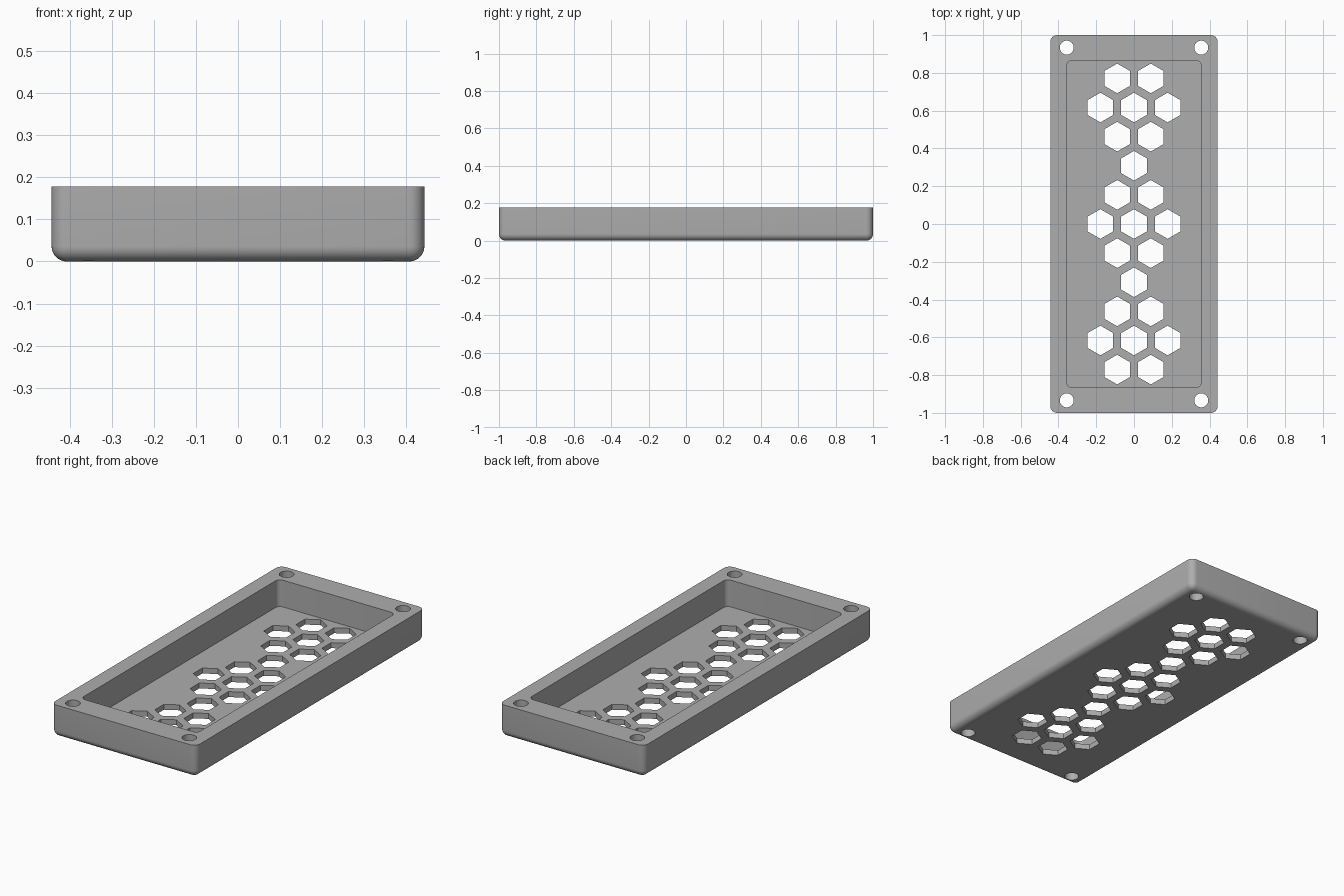
import bpy, bmesh, math
from mathutils import Matrix

if "Cube" in bpy.data.objects:
    bpy.data.objects.remove(bpy.data.objects["Cube"])

W, L, H = 0.886, 2.0, 0.178
FLOOR = 0.03
ROUND = 0.036
PITCH = 0.178
ROW = PITCH * math.sqrt(3) / 2

grey = bpy.data.materials.new("mid_grey")
grey.use_nodes = True
colour = (0.42, 0.42, 0.42, 1)
grey.diffuse_color = colour
grey.node_tree.nodes["Principled BSDF"].inputs["Base Color"].default_value = colour


def finish(bm, name):
    bmesh.ops.recalc_face_normals(bm, faces=bm.faces)
    mesh = bpy.data.meshes.new(name)
    bm.to_mesh(mesh)
    bm.free()
    mesh.materials.append(grey)
    obj = bpy.data.objects.new(name, mesh)
    bpy.context.collection.objects.link(obj)
    return obj


def rounded_box(name, size, z0, z1, radius, round_bottom):
    bm = bmesh.new()
    place = Matrix.Translation((0, 0, (z0 + z1) / 2)) @ Matrix.Diagonal((*size, z1 - z0, 1))
    bmesh.ops.create_cube(bm, size=1, matrix=place)
    edges = []
    for e in bm.edges:
        za, zb = (v.co.z for v in e.verts)
        upright = abs(za - zb) > 1e-4
        low = max(za, zb) < z0 + 1e-4
        if upright or (round_bottom and low):
            edges.append(e)
    bmesh.ops.bevel(bm, geom=edges, offset=radius, segments=8, profile=0.5, affect='EDGES')
    return finish(bm, name)


def add_prism(bm, x, y, radius, sides, turn=0):
    place = Matrix.Translation((x, y, H / 2)) @ Matrix.Rotation(turn, 4, 'Z')
    bmesh.ops.create_cone(bm, cap_ends=True, segments=sides, radius1=radius,
                          radius2=radius, depth=H * 2, matrix=place)


def cut(target, cutter):
    cutter.hide_render = True
    mod = target.modifiers.new("cut", 'BOOLEAN')
    mod.operation = 'DIFFERENCE'
    mod.solver = 'EXACT'
    mod.object = cutter
    bpy.context.view_layer.objects.active = target
    bpy.ops.object.modifier_apply(modifier=mod.name)
    bpy.data.objects.remove(cutter)


# Open tray with rounded corners and bottom edge
tray = rounded_box("vented_tray", (W, L), 0, H, ROUND, True)
cut(tray, rounded_box("cavity_cutter", (0.714, 1.73), FLOOR, H * 2, 0.028, False))

# Honeycomb vents: rows repeat 3, 2, 1, 2 outwards from the centre
bm = bmesh.new()
for row in range(-5, 6):
    count = (3, 2, 1, 2)[abs(row) % 4]
    for i in range(count):
        add_prism(bm, (i - (count - 1) / 2) * PITCH, row * ROW, 0.0785, 6, math.pi / 6 * 0)

# Screw holes through the corners
for sx in (-1, 1):
    for sy in (-1, 1):
        add_prism(bm, sx * 0.356, sy * 0.934, 0.037, 40)
cut(tray, finish(bm, "hole_cutter"))

# Smooth the rounded parts, keep the edges sharp
for obj in bpy.context.selected_objects:
    obj.select_set(False)
tray.select_set(True)
bpy.context.view_layer.objects.active = tray
bpy.ops.object.shade_smooth_by_angle(angle=math.radians(30))
